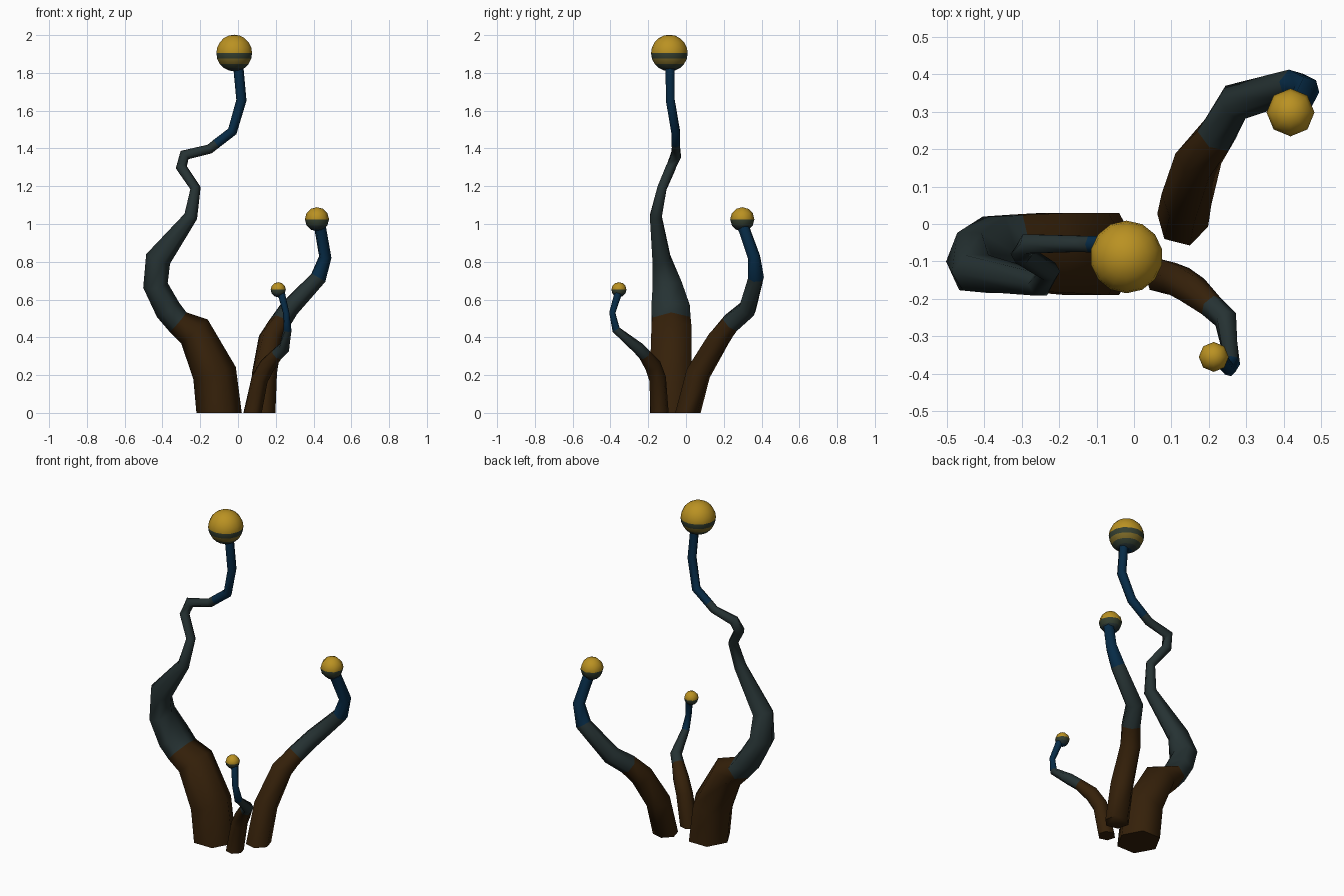
import bpy, bmesh
from math import cos, sin, pi
from mathutils import Vector

cube = bpy.data.objects.get("Cube")
if cube:
    bpy.data.objects.remove(cube, do_unlink=True)


def material(name, rgb):
    m = bpy.data.materials.new(name)
    m.use_nodes = True
    m.diffuse_color = (*rgb, 1)
    m.node_tree.nodes["Principled BSDF"].inputs["Base Color"].default_value = (*rgb, 1)
    return m


BROWN = material("bark brown", (0.036, 0.015, 0.003))
TEAL = material("dark teal", (0.019, 0.032, 0.033))
BLUE = material("deep blue", (0.002, 0.024, 0.062))
YELLOW = material("golden yellow", (0.49, 0.285, 0.016))
OLIVE = material("dull olive", (0.2, 0.14, 0.02))
GREEN = material("dark green", (0.035, 0.05, 0.03))


def finish(bm, name, mats, angle):
    bmesh.ops.recalc_face_normals(bm, faces=bm.faces)
    mesh = bpy.data.meshes.new(name)
    bm.to_mesh(mesh)
    bm.free()
    for m in mats:
        mesh.materials.append(m)
    ob = bpy.data.objects.new(name, mesh)
    bpy.context.collection.objects.link(ob)
    bpy.ops.object.select_all(action="DESELECT")
    ob.select_set(True)
    bpy.context.view_layer.objects.active = ob
    bpy.ops.object.shade_smooth_by_angle(angle=angle)


# Six-sided tapering stalk; each row is x, y, z, radius and optional y radius
def stalk(name, path, teal_from, blue_from, twist):
    bm = bmesh.new()
    pts = [Vector(p[:3]) for p in path]
    rings = []
    for i, p in enumerate(path):
        ahead = (pts[min(i + 1, len(pts) - 1)] - pts[i]).normalized()
        behind = (pts[i] - pts[max(i - 1, 0)]).normalized()
        t = (ahead + behind).normalized() if i else Vector((0, 0, 1))
        side = (Vector((0, 1, 0)) - t * t.y).normalized()
        across = side.cross(t)
        angles = [k * pi / 3 + twist for k in range(6)]
        rings.append([bm.verts.new(pts[i] + across * p[3] * cos(a) + side * p[-1] * sin(a))
                      for a in angles])
    for i in range(len(rings) - 1):
        for k in range(6):
            j = (k + 1) % 6
            f = bm.faces.new((rings[i][k], rings[i][j], rings[i + 1][j], rings[i + 1][k]))
            f.material_index = (i >= teal_from) + (i >= blue_from)
    bm.faces.new(rings[0])
    bm.faces.new(rings[-1]).material_index = 2
    finish(bm, name, (BROWN, TEAL, BLUE), 1.4)


# Bulb with a golden top; the bands follow the rows below its equator
def bulb(name, centre, radius, segments, bands):
    bm = bmesh.new()
    rows = len(bands)
    bmesh.ops.create_uvsphere(bm, u_segments=segments, v_segments=rows * 2, radius=radius)
    for f in bm.faces:
        h = f.calc_center_median().z / radius
        f.material_index = 0
        for row in range(rows):
            if h < -sin(row * pi / (2 * rows)):
                f.material_index = row + 1
    bmesh.ops.translate(bm, verts=bm.verts, vec=centre)
    finish(bm, name, (YELLOW, *bands), 1.0)


stalk("tall_stalk", [
    (-.10, -.08, 0, .12, .127), (-.124, -.08, .21, .117, .127),
    (-.23, -.077, .43, .095, .122), (-.317, -.078, .48, .068, .118),
    (-.37, -.082, .545, .07, .118), (-.437, -.1, .675, .066, .09),
    (-.423, -.13, .815, .068, .055), (-.25, -.16, 1.04, .036),
    (-.225, -.127, 1.19, .028), (-.3, -.08, 1.3, .03),
    (-.283, -.053, 1.365, .03), (-.15, -.053, 1.397, .025),
    (-.115, -.054, 1.425, .025), (-.03, -.055, 1.49, .026),
    (.018, -.083, 1.655, .027), (0, -.085, 1.85, .027)], 3, 12, 0)
stalk("middle_stalk", [
    (.13, .01, 0, .07), (.14, .065, .21, .068), (.172, .175, .395, .064),
    (.22, .237, .475, .056), (.27, .325, .55, .052), (.425, .37, .715, .044),
    (.462, .36, .825, .034), (.435, .305, .98, .032)], 3, 5, -.25)
stalk("short_stalk", [
    (.077, -.14, 0, .05), (.115, -.15, .18, .046), (.155, -.175, .25, .044),
    (.207, -.22, .31, .034), (.245, -.255, .345, .032), (.262, -.37, .44, .022),
    (.255, -.39, .53, .017), (.23, -.36, .63, .02)], 3, 5, -.25)

bulb("tall_bulb", (-.02, -.088, 1.905), .097, 14, (GREEN, OLIVE, GREEN, TEAL, BLUE))
bulb("middle_bulb", (.418, .298, 1.025), .064, 8, (GREEN, TEAL, BLUE))
bulb("short_bulb", (.213, -.355, .652), .04, 8, (GREEN, TEAL, BLUE))
